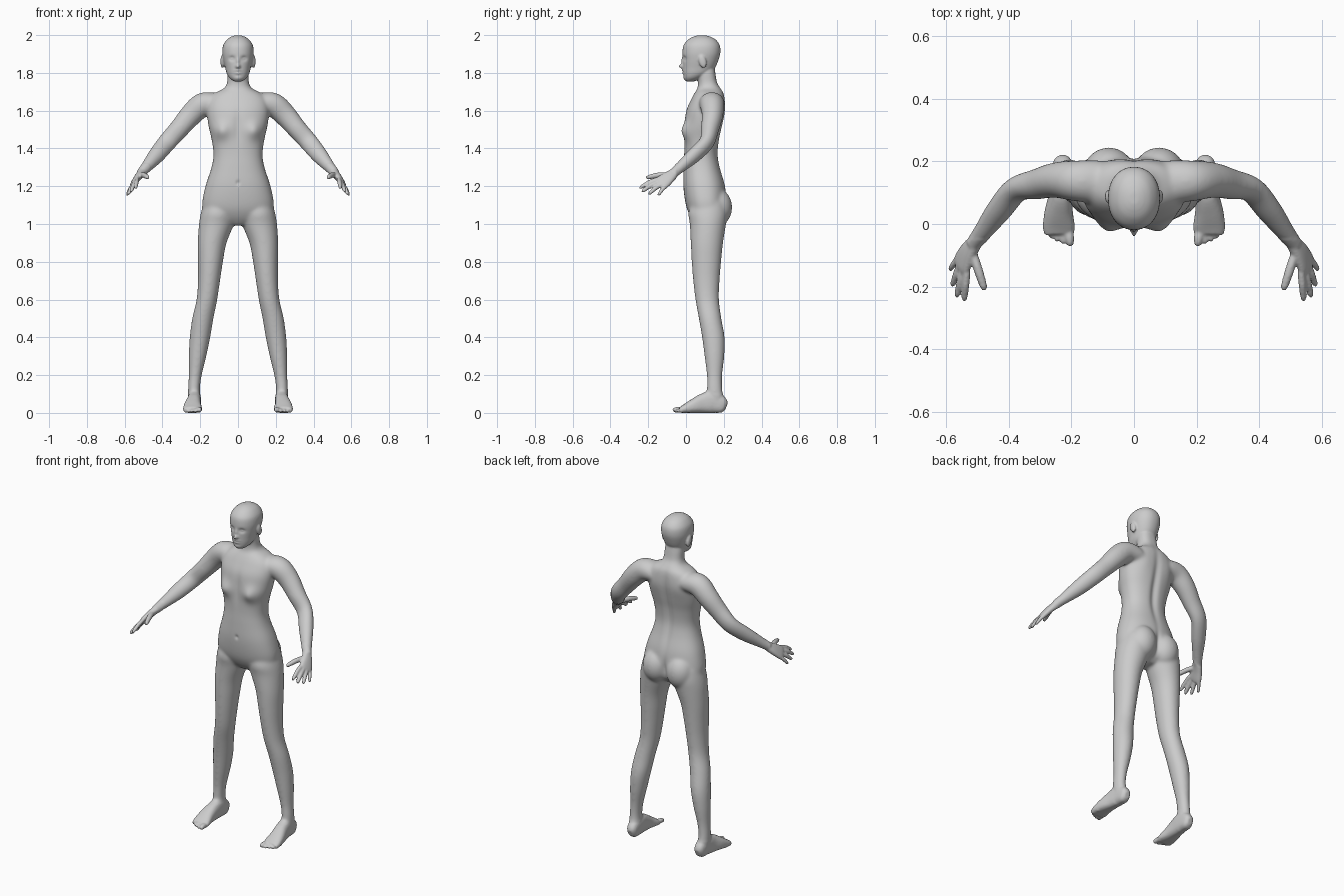
import bpy, bmesh, math
from mathutils import Vector, Matrix

bm = bmesh.new()


def spline(rows, steps):
    """Catmull-Rom interpolation of tuples."""
    out = []
    for i in range(len(rows) - 1):
        p0, p1, p2 = rows[max(i - 1, 0)], rows[i], rows[i + 1]
        p3 = rows[min(i + 2, len(rows) - 1)]
        for s in range(steps):
            t = s / steps
            out.append(tuple(
                0.5 * (2 * b + (c - a) * t + (2 * a - 5 * b + 4 * c - d) * t * t
                       + (3 * b - a - 3 * c + d) * t ** 3)
                for a, b, c, d in zip(p0, p1, p2, p3)))
    return out + [rows[-1]]


def loft(rings):
    """Skin closed rings and cap both ends."""
    vs = [[bm.verts.new(p) for p in r] for r in rings]
    n = len(vs[0])
    for a, b in zip(vs, vs[1:]):
        for i in range(n):
            j = (i + 1) % n
            bm.faces.new((a[i], a[j], b[j], b[i]))
    bm.faces.new(vs[0][::-1])
    bm.faces.new(vs[-1])


def circle(n, power=2.0):
    for i in range(n):
        a = 2 * math.pi * i / n
        c, s = math.cos(a), math.sin(a)
        yield (math.copysign(abs(c) ** (2 / power), c),
               math.copysign(abs(s) ** (2 / power), s))


def stack(rows, side=1, power=2.0, n=40):
    """Horizontal sections: z, x0, x1, y0, y1."""
    loft([[(side * ((x0 + x1) / 2 + c * (x1 - x0) / 2), (y0 + y1) / 2 + s * (y1 - y0) / 2, z)
           for c, s in circle(n, power)]
          for z, x0, x1, y0, y1 in spline(rows, 5)])


def limb(rows, ref, side=1, power=2.0, n=24):
    """Sections along a path: x, y, z, radius along ref, other radius."""
    rows = spline(rows, 5)
    pts = [Vector(r[:3]) for r in rows]
    rings = []
    for i, r in enumerate(rows):
        t = (pts[min(i + 1, len(pts) - 1)] - pts[max(i - 1, 0)]).normalized()
        a = Vector(ref)
        a = (a - t * a.dot(t)).normalized()
        b = t.cross(a)
        ring = []
        for c, s in circle(n, power):
            p = pts[i] + a * c * r[3] + b * s * r[4]
            ring.append((p.x * side, p.y, max(p.z, 0.002)))
        rings.append(ring)
    loft(rings)


def digit(base, tip, r, side, lift=0.006):
    """Finger or toe, slightly arched with a round tip."""
    a, b = Vector(base), Vector(tip)
    rows = []
    for t, k in ((0, 1), (0.45, 1.05), (0.8, 0.92), (0.94, 0.72), (1, 0.3)):
        p = a.lerp(b, t) + Vector((0, 0, lift * math.sin(math.pi * t)))
        rows.append((*p, r * k, r * k))
    limb(rows, (1, 0, 0), side, n=14)


def ball(c, r, rot=0.0):
    m = Matrix.Translation(c) @ Matrix.Rotation(rot, 4, 'X') @ Matrix.Diagonal((*r, 1))
    bmesh.ops.create_uvsphere(bm, u_segments=24, v_segments=14, radius=1, matrix=m)


# Torso and neck
torso = [(0.995, .04, .06, .15), (1.04, .165, .025, .2), (1.1, .19, 0, .215),
         (1.2, .173, -.014, .208), (1.3, .141, -.013, .181), (1.37, .13, -.01, .17),
         (1.45, .14, -.01, .177), (1.52, .156, -.01, .192), (1.6, .165, .0, .206),
         (1.66, .155, .026, .206), (1.695, .122, .045, .2), (1.72, .075, .06, .185),
         (1.75, .058, .064, .166), (1.8, .055, .06, .156), (1.84, .05, .06, .15)]
stack([(z, -w, w, a, b) for z, w, a, b in torso], power=2.3, n=56)

# Head
head = [(1.757, .022, .0, .045), (1.775, .045, -.009, .085), (1.80, .06, -.014, .13),
        (1.83, .068, -.016, .155), (1.87, .078, -.017, .172), (1.91, .083, -.019, .182),
        (1.95, .078, -.012, .178), (1.98, .057, .014, .155), (1.995, .033, .042, .125),
        (2.001, .012, .065, .1)]
stack([(z, -w, w, a, b) for z, w, a, b in head], power=2.15, n=56)

leg = [(1.12, .02, .18, .03, .21), (1.06, .012, .197, .012, .22), (1.0, .022, .207, .02, .212),
       (.9, .061, .213, .025, .196), (.8, .08, .212, .03, .186), (.7, .095, .212, .038, .178),
       (.6, .11, .22, .05, .175), (.5, .13, .243, .068, .188), (.4, .147, .256, .085, .205),
       (.3, .168, .261, .098, .203), (.2, .192, .261, .11, .192), (.13, .201, .265, .11, .192),
       (.08, .198, .264, .112, .2), (.04, .2, .26, .12, .2)]
foot = [(.228, .214, .035, .015, .02), (.228, .195, .042, .03, .042), (.23, .14, .06, .035, .06),
        (.234, .09, .052, .038, .052), (.24, .04, .038, .045, .038),
        (.24, -.005, .024, .051, .024), (.238, -.03, .017, .048, .016)]
toes = [(.203, -.07, .014), (.226, -.064, .010), (.246, -.056, .010),
        (.264, -.046, .0095), (.281, -.034, .0095)]
arm = [(.07, .13, 1.63, .06, .05), (.13, .135, 1.64, .068, .057), (.19, .138, 1.632, .065, .064),
       (.25, .14, 1.578, .057, .06), (.31, .127, 1.508, .049, .053), (.375, .11, 1.435, .04, .05),
       (.43, .045, 1.368, .039, .045), (.475, -.015, 1.315, .032, .034),
       (.515, -.065, 1.27, .025, .024)]
palm = [(.505, -.055, 1.278, .024, .022), (.53, -.09, 1.25, .035, .019),
        (.548, -.125, 1.223, .042, .016), (.554, -.14, 1.212, .036, .012)]
fingers = [((.533, -.15, 1.24), (.542, -.246, 1.19), .0115),
           ((.545, -.14, 1.226), (.566, -.234, 1.172), .0115),
           ((.555, -.125, 1.213), (.58, -.198, 1.158), .011),
           ((.562, -.108, 1.2), (.588, -.147, 1.152), .010)]

for s in (1, -1):
    # Legs, feet and toes
    stack(leg, s)
    limb(foot, (1, 0, 0), s, power=2.5)
    for x, y, r in toes:
        digit((x * .8 + .046, y + .055, r + .002), (x, y, r), r, s, .005)
    # Arms, hands, fingers and thumb
    limb(arm, (0, 1, 0), s)
    limb(palm, (.03, .06, -.045), s, power=2.4)
    for a, b, r in fingers:
        digit(a, b, r, s)
    digit((.517, -.085, 1.262), (.476, -.212, 1.246), .014, s)
    # Ears and buttocks
    ball((s * .082, .088, 1.862), (.011, .02, .036), .25)
    ball((s * .08, .165, 1.09), (.082, .08, .1))

bmesh.ops.recalc_face_normals(bm, faces=bm.faces)
mesh = bpy.data.meshes.new("body")
bm.to_mesh(mesh)
bm.free()
body = bpy.data.objects.new("body", mesh)
bpy.context.collection.objects.link(body)

# Fuse all parts into one skin
mod = body.modifiers.new("fuse", 'REMESH')
mod.mode = 'VOXEL'
mod.voxel_size = 0.005
dg = bpy.context.evaluated_depsgraph_get()
fused = bpy.data.meshes.new_from_object(body.evaluated_get(dg))
body.modifiers.clear()
body.data = fused

# Blend the joints, keep hands, feet and head crisper
bm = bmesh.new()
bm.from_mesh(fused)
soft = [v for v in bm.verts if .1 < v.co.z < 1.74 and v.co.y > -.05]
for verts, count in ((soft, 22), (list(bm.verts), 2)):
    for _ in range(count):
        bmesh.ops.smooth_vert(bm, verts=verts, factor=0.5,
                              use_axis_x=True, use_axis_y=True, use_axis_z=True)
bm.normal_update()

# Sculpted relief: |x|, z, spread x, spread z, height, facing (-1 front, 1 back)
relief = [(.032, 1.878, .015, .012, -.010, -1), (.032, 1.877, .009, .005, .005, -1),
          (0, 1.836, .011, .011, .022, -1), (0, 1.862, .008, .02, .009, -1),
          (0, 1.815, .017, .005, .006, -1), (0, 1.80, .015, .006, .006, -1),
          (0, 1.773, .02, .011, .005, -1),
          (.088, 1.495, .042, .045, .024, -1), (0, 1.52, .022, .09, -.006, -1),
          (0, 1.22, .01, .012, -.006, -1),
          (0, 1.45, .022, .2, -.012, 1), (0, 1.09, .016, .06, -.012, 1),
          (.085, 1.6, .045, .07, .005, 1)]
for v in bm.verts:
    x, z, ny = abs(v.co.x), v.co.z, v.normal.y
    if x > .2 or z < .95:
        continue
    for cx, cz, sx, sz, h, f in relief:
        w = min(1, max(0, f * ny) * 1.4)
        v.co.y += f * h * w * math.exp(-((x - cx) / sx) ** 2 - ((z - cz) / sz) ** 2)
low = min(v.co.z for v in bm.verts)
for v in bm.verts:
    v.co.z -= low
bm.to_mesh(fused)
bm.free()
for p in fused.polygons:
    p.use_smooth = True
